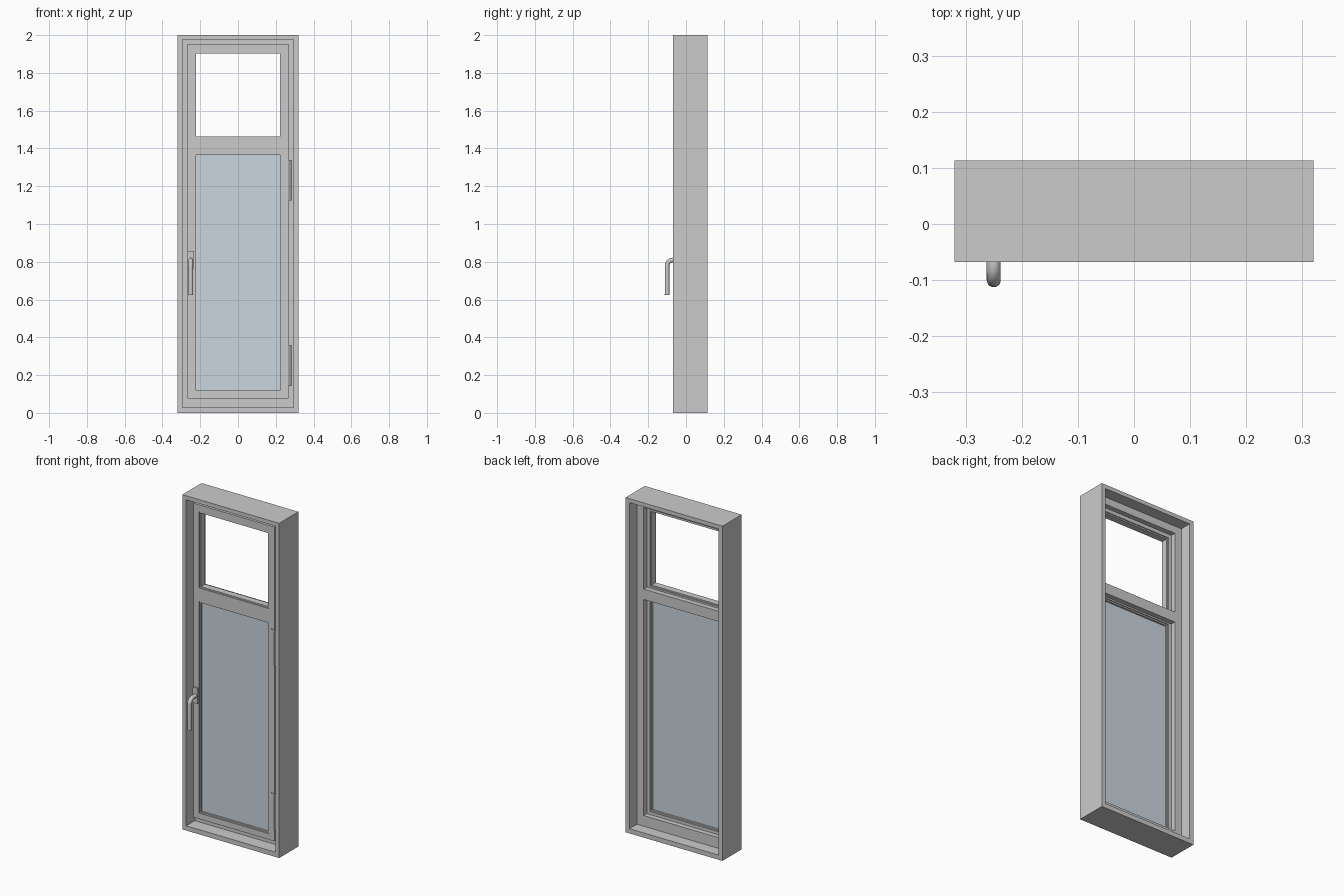
import bpy, bmesh, math
from mathutils import Vector

if "Cube" in bpy.data.objects:
    bpy.data.objects.remove(bpy.data.objects["Cube"])


def finish(name, bm):
    bmesh.ops.recalc_face_normals(bm, faces=bm.faces[:])
    mesh = bpy.data.meshes.new(name)
    bm.to_mesh(mesh)
    bm.free()
    obj = bpy.data.objects.new(name, mesh)
    bpy.context.collection.objects.link(obj)
    return obj


def lattice(name, xs, zs, y0, y1, holes=()):
    """Panel on a grid of cut lines, with some cells left open, extruded y0 to y1."""
    bm = bmesh.new()
    v = [[bm.verts.new((x, y0, z)) for z in zs] for x in xs]
    for i in range(len(xs) - 1):
        for j in range(len(zs) - 1):
            if (i, j) not in holes:
                bm.faces.new((v[i][j], v[i + 1][j], v[i + 1][j + 1], v[i][j + 1]))
    for vert in [w for w in bm.verts if not w.link_faces]:
        bm.verts.remove(vert)
    ext = bmesh.ops.extrude_face_region(bm, geom=bm.faces[:], use_keep_orig=True)
    moved = [g for g in ext["geom"] if isinstance(g, bmesh.types.BMVert)]
    bmesh.ops.translate(bm, verts=moved, vec=(0, y1 - y0, 0))
    return finish(name, bm)


def tube(name, path, r, sides=20):
    """Round bar swept along a path lying in a plane of constant x."""
    bm = bmesh.new()
    rings = []
    for k, p in enumerate(path):
        t = (path[min(k + 1, len(path) - 1)] - path[max(k - 1, 0)]).normalized()
        u = Vector((1, 0, 0))
        w = t.cross(u)
        rings.append([bm.verts.new(p + r * (math.cos(a) * u + math.sin(a) * w))
                      for a in (2 * math.pi * s / sides for s in range(sides))])
    for a, b in zip(rings, rings[1:]):
        for s in range(sides):
            n = (s + 1) % sides
            bm.faces.new((a[s], a[n], b[n], b[s]))
    bm.faces.new(rings[0])
    bm.faces.new(rings[-1])
    obj = finish(name, bm)
    bpy.ops.object.select_all(action='DESELECT')
    obj.select_set(True)
    bpy.context.view_layer.objects.active = obj
    bpy.ops.object.shade_smooth_by_angle(angle=math.radians(40))
    return obj


# Outer casing, full depth
lattice("outer_frame", (-.32, -.295, .295, .32), (0, .028, 1.976, 2),
        -.068, .113, {(1, 1)})

# Inner stop frame with the transom, behind the sash
lattice("stop_frame", (-.295, -.25, .25, .295), (.028, .092, 1.383, 1.445, 1.932, 1.976),
        .013, .043, {(1, 1), (1, 3)})

# Sash with an upper and a lower opening
lattice("sash", (-.267, -.23, .23, .267), (.075, .11, 1.374, 1.455, 1.91, 1.952),
        -.038, .013, {(1, 1), (1, 3)})

# Glazing beads lining both openings
for part, z0, z1 in (("lower", .11, 1.374), ("upper", 1.455, 1.91)):
    lattice(part + "_glazing_bead", (-.23, -.222, .222, .23),
            (z0, z0 + .008, z1 - .008, z1), -.032, .007, {(1, 1)})

# Glass, lower opening only
glass = lattice("glass", (-.222, .222), (.118, 1.366), -.022, -.004)
mat = bpy.data.materials.new("glass_blue")
mat.diffuse_color = (.60, .67, .73, 1)
mat.use_nodes = True
mat.node_tree.nodes["Principled BSDF"].inputs["Base Color"].default_value = mat.diffuse_color
glass.data.materials.append(mat)

# Hinges on the right stile: leaf and barrel
for part, z0, z1 in (("lower", .143, .36), ("upper", 1.125, 1.34)):
    lattice(part + "_hinge_leaf", (.246, .274), (z0, z1), -.044, -.036)
    tube(part + "_hinge_barrel", [Vector((.276, -.042, z0)), Vector((.276, -.042, z1))], .006, 12)

# Handle: back plate and bent lever
lattice("handle_plate", (-.267, -.234), (.765, .858), -.048, -.036)
bend = [Vector((-.25, -.07 - .03 * math.sin(a), .779 + .03 * math.cos(a)))
        for a in (math.pi / 2 * k / 8 for k in range(9))]
tube("handle_lever", [Vector((-.25, -.045, .809))] + bend + [Vector((-.25, -.1, .625))], .0125)
